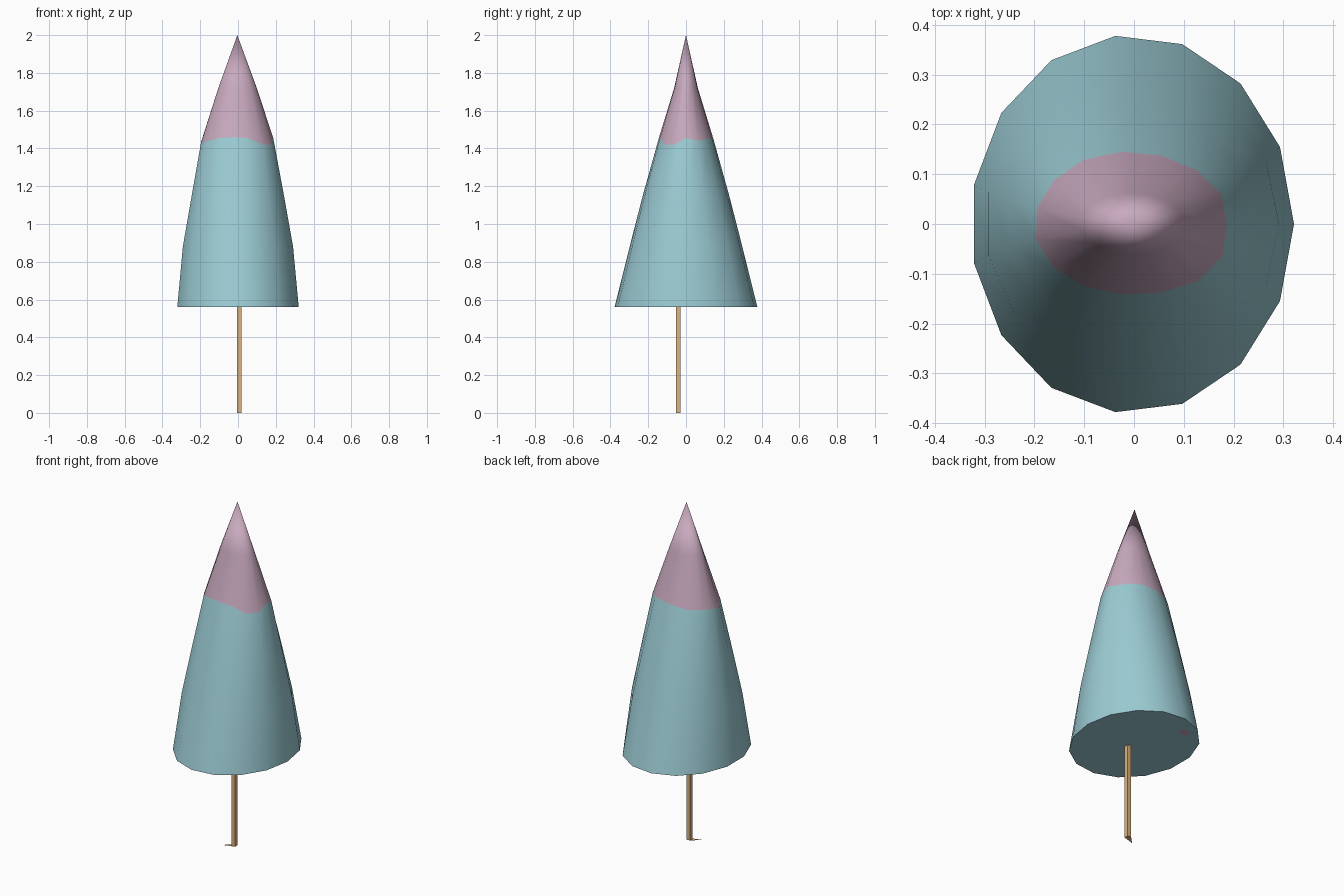
import bpy, bmesh, math

if "Cube" in bpy.data.objects:
    bpy.data.objects.remove(bpy.data.objects["Cube"])

SIDES = 15
CX = -0.0035


def material(name, rgb):
    lin = [((c / 255 + 0.055) / 1.055) ** 2.4 for c in rgb]
    m = bpy.data.materials.new(name)
    m.diffuse_color = (*lin, 1)
    m.use_nodes = True
    m.node_tree.nodes["Principled BSDF"].inputs["Base Color"].default_value = m.diffuse_color
    return m


def make_object(name, bm, mats):
    bmesh.ops.recalc_face_normals(bm, faces=bm.faces)
    me = bpy.data.meshes.new(name)
    bm.to_mesh(me)
    bm.free()
    for m in mats:
        me.materials.append(m)
    ob = bpy.data.objects.new(name, me)
    bpy.context.collection.objects.link(ob)
    return ob


blue = material("pale_teal", (155, 203, 211))
pink = material("dusty_pink", (200, 169, 190))
wood = material("light_wood", (222, 180, 128))

# Foliage profile: height, half width in x, half depth in y
profile = [(0.56, 0.325, 0.38), (0.88, 0.295, 0.30), (1.15, 0.247, 0.23),
           (1.44, 0.195, 0.149), (1.72, 0.103, 0.063), (2.0, 0.0, 0.0)]
# Wavy colour border: height at each side of the cone
border = [1.455, 1.44, 1.45, 1.455, 1.45, 1.44, 1.44, 1.435,
          1.425, 1.44, 1.455, 1.46, 1.455, 1.42, 1.42]


def radii(z):
    for (z0, a0, b0), (z1, a1, b1) in zip(profile, profile[1:]):
        if z <= z1:
            t = (z - z0) / (z1 - z0)
            return a0 + (a1 - a0) * t, b0 + (b1 - b0) * t


# Foliage: rings joined up to a point, pink above the wavy border
bm = bmesh.new()
rings = []
for level in (0.56, 0.88, 1.15, None, 1.72):
    ring = []
    for k in range(SIDES):
        z = border[k] if level is None else level
        rx, ry = radii(z)
        a = math.tau * k / SIDES
        ring.append(bm.verts.new((CX + rx * math.cos(a), ry * math.sin(a), z)))
    rings.append(ring)
tip = bm.verts.new((CX, 0, 2.0))
bm.faces.new(rings[0][::-1])
for i, (low, high) in enumerate(zip(rings, rings[1:])):
    for k in range(SIDES):
        n = (k + 1) % SIDES
        f = bm.faces.new((low[k], low[n], high[n], high[k]))
        f.material_index = 1 if i == 3 else 0
for k in range(SIDES):
    bm.faces.new((rings[-1][k], rings[-1][(k + 1) % SIDES], tip)).material_index = 1
foliage = make_object("foliage", bm, [blue, pink])
bpy.context.view_layer.objects.active = foliage
foliage.select_set(True)
bpy.ops.object.shade_smooth_by_angle(angle=math.radians(40))

# Small pink spot on the underside
bm = bmesh.new()
bmesh.ops.create_circle(bm, cap_ends=True, segments=10, radius=0.03)
bmesh.ops.translate(bm, verts=bm.verts, vec=(-0.13, 0.265, 0.558))
for f in bm.faces:
    f.normal_update()
    if f.normal.z > 0:
        f.normal_flip()
me = bpy.data.meshes.new("underside_spot")
bm.to_mesh(me)
bm.free()
me.materials.append(pink)
bpy.context.collection.objects.link(bpy.data.objects.new("underside_spot", me))

# Trunk: thin square post
bm = bmesh.new()
bmesh.ops.create_cube(bm, size=1)
for v in bm.verts:
    v.co = (0.007 + v.co.x * 0.024, -0.042 + v.co.y * 0.024, (v.co.z + 0.5) * 0.565)
make_object("trunk", bm, [wood])

# Flat splinter at the foot of the trunk
bm = bmesh.new()
bm.faces.new([bm.verts.new(p) for p in
              ((-0.005, -0.03, 0), (0.019, -0.054, 0), (-0.05, -0.075, 0))])
make_object("trunk_foot", bm, [wood])
